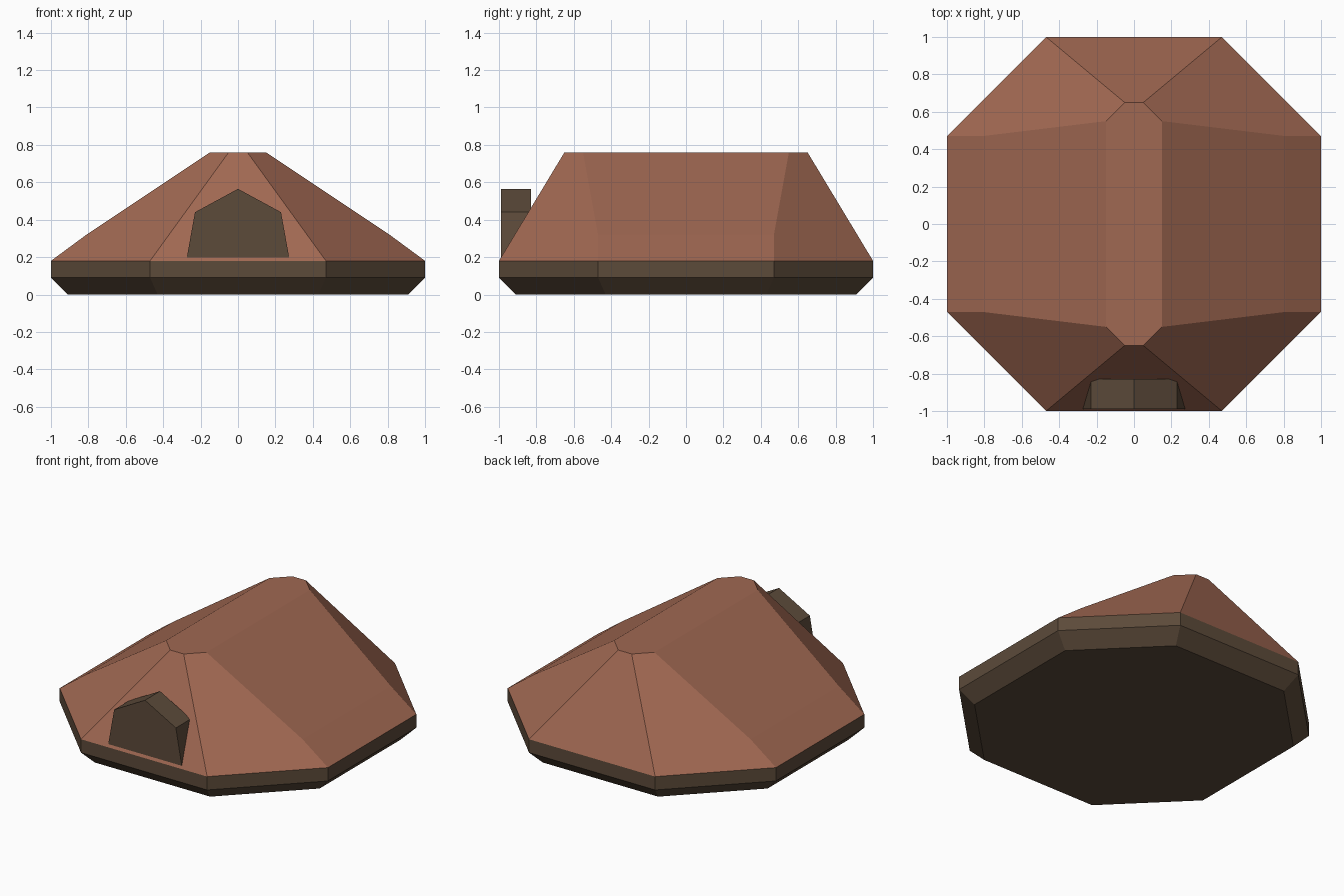
import bpy
import bmesh

cube = bpy.data.objects.get("Cube")
if cube:
    bpy.data.objects.remove(cube, do_unlink=True)


def material(name, rgb):
    mat = bpy.data.materials.new(name)
    mat.use_nodes = True
    mat.diffuse_color = (*rgb, 1)
    mat.node_tree.nodes["Principled BSDF"].inputs["Base Color"].default_value = (*rgb, 1)
    return mat


def finish(bm, name, mat):
    bmesh.ops.recalc_face_normals(bm, faces=bm.faces)
    mesh = bpy.data.meshes.new(name)
    bm.to_mesh(mesh)
    bm.free()
    mesh.materials.append(mat)
    obj = bpy.data.objects.new(name, mesh)
    bpy.context.collection.objects.link(obj)
    return obj


def octagon(bm, long, short, z):
    """Ring of eight corners, two per side, counter-clockwise from +x."""
    ring = []
    x, y, step = long, short, short
    for dx, dy in ((1, 0), (0, 1), (-1, 0), (0, -1)):
        for s in (-step, step):
            ring.append(bm.verts.new((dx * long - dy * s, dy * long + dx * s, z)))
    return ring


def bridge(bm, low, high):
    for i in range(8):
        j = (i + 1) % 8
        bm.faces.new((low[i], low[j], high[j], high[i]))


clay = material("red brown hide", (0.352, 0.138, 0.084))
wood = material("dark brown wood", (0.107, 0.069, 0.042))

# Base slab with a chamfered lower edge
bm = bmesh.new()
rings = [octagon(bm, *r) for r in ((0.91, 0.43, 0), (1, 0.47, 0.09), (1, 0.47, 0.18))]
for low, high in zip(rings, rings[1:]):
    bridge(bm, low, high)
bm.faces.new(rings[0][::-1])
bm.faces.new(rings[-1])
finish(bm, "base", wood)

# Tent roof: octagonal eaves rising to a long flat ridge
bm = bmesh.new()
eaves = octagon(bm, 1, 0.47, 0.18)
ridge = [bm.verts.new((0.15 * sx, 0.55 * sy, 0.76) if side else (0.05 * sx, 0.65 * sy, 0.76))
         for sx, sy, side in ((1, -1, 1), (1, 1, 1), (1, 1, 0), (-1, 1, 0),
                              (-1, 1, 1), (-1, -1, 1), (-1, -1, 0), (1, -1, 0))]
# Slight bend low on the two broad sides
bend = {i: bm.verts.new((0.81 * sx, 0.47 * sy, 0.32))
        for i, sx, sy in ((0, 1, -1), (1, 1, 1), (4, -1, 1), (5, -1, -1))}
for i in range(8):
    j = (i + 1) % 8
    if i in bend and j in bend:
        bm.faces.new((eaves[i], eaves[j], bend[j], bend[i]))
        bm.faces.new((bend[i], bend[j], ridge[j], ridge[i]))
    else:
        loop = [eaves[i], eaves[j], bend.get(j), ridge[j], ridge[i], bend.get(i)]
        bm.faces.new([v for v in loop if v])
bm.faces.new(ridge)
finish(bm, "roof", clay)

# Five-sided entrance block set into the front slope
bm = bmesh.new()
profile = ((-0.275, 0.19), (0.275, 0.19), (0.23, 0.44), (0, 0.565), (-0.23, 0.44))
front = bm.faces.new([bm.verts.new((x, -0.99, z)) for x, z in profile])
out = bmesh.ops.extrude_face_region(bm, geom=[front], use_keep_orig=True)
back = [v for v in out["geom"] if isinstance(v, bmesh.types.BMVert)]
bmesh.ops.translate(bm, verts=back, vec=(0, 0.16, 0))
finish(bm, "entrance", wood)
